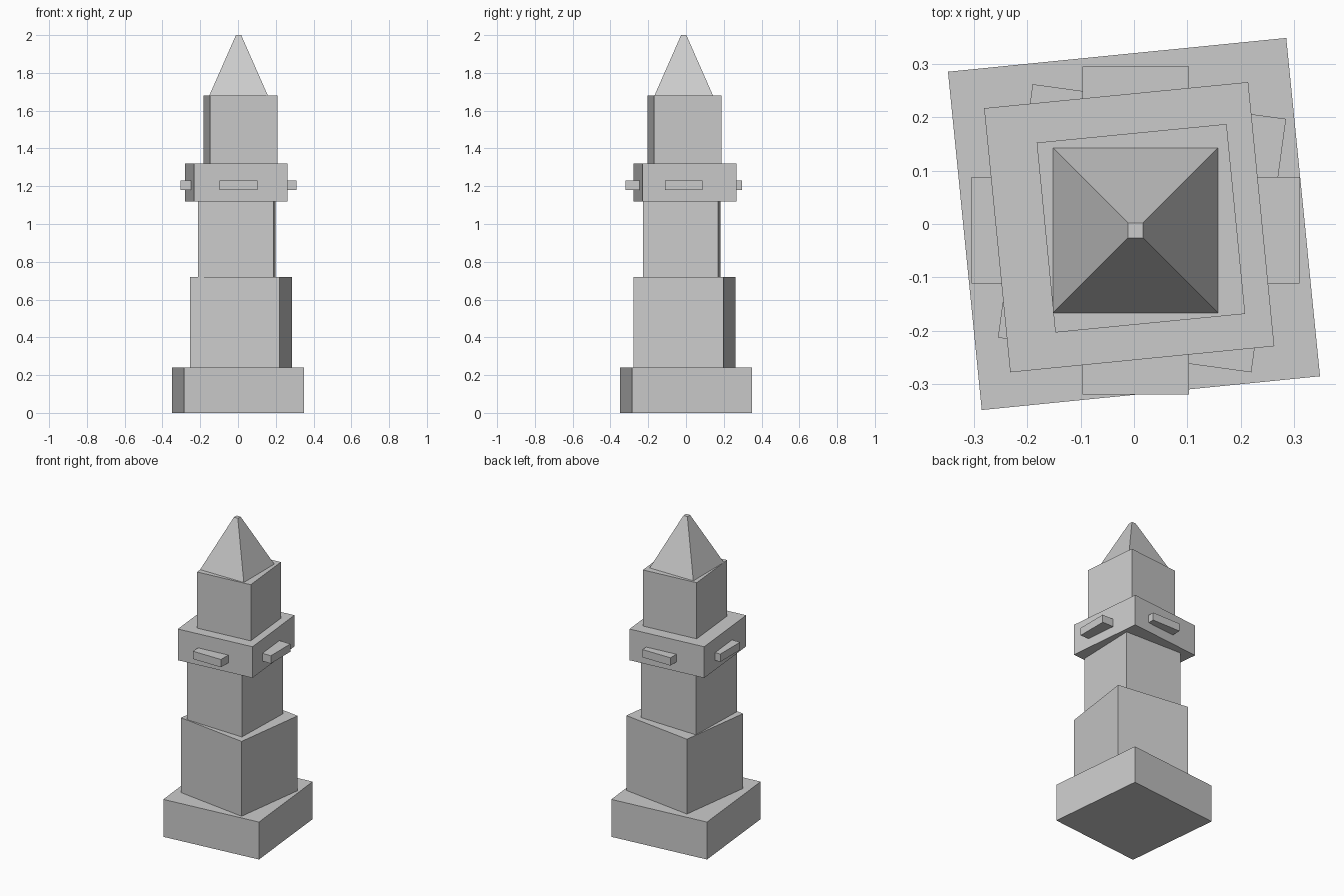
import bpy
import bmesh
from math import radians
from mathutils import Matrix

cube = bpy.data.objects.get("Cube")
if cube:
    bpy.data.objects.remove(cube, do_unlink=True)

# Single stone colour
stone = bpy.data.materials.new("grey stone")
stone.use_nodes = True
colour = (0.6, 0.6, 0.6, 1)
stone.diffuse_color = colour
stone.node_tree.nodes["Principled BSDF"].inputs["Base Color"].default_value = colour


def block(name, centre, size, bottom, top, turn=0, taper=1):
    """Box standing on z = bottom, turned about z; taper scales its top."""
    bm = bmesh.new()
    bmesh.ops.create_cube(bm, size=1)
    for v in bm.verts:
        scale = taper if v.co.z > 0 else 1
        v.co.x *= size[0] * scale
        v.co.y *= size[1] * scale
        v.co.z = top if v.co.z > 0 else bottom
    bm.transform(Matrix.Rotation(radians(turn), 4, "Z"))
    mesh = bpy.data.meshes.new(name)
    bm.to_mesh(mesh)
    bm.free()
    mesh.materials.append(stone)
    obj = bpy.data.objects.new(name, mesh)
    obj.location = (*centre, 0)
    bpy.context.collection.objects.link(obj)
    return obj


# Stacked, slightly twisted tower stages
block("base", (0, 0), (0.638, 0.638), 0, 0.24, 5.7)
block("lower_shaft", (0.015, -0.008), (0.48, 0.48), 0.24, 0.72, -7.8)
block("middle_shaft", (-0.006, -0.022), (0.398, 0.398), 0.72, 1.12, -1.8)
block("gallery", (-0.009, -0.006), (0.498, 0.498), 1.12, 1.32, 5.65)
block("upper_shaft", (0.013, -0.008), (0.358, 0.358), 1.32, 1.68, 5.6)

# Pointed roof with a tiny flat tip
axis = (0.003, -0.012)
block("roof", axis, (0.31, 0.31), 1.68, 2.0, taper=0.09)

# Ledges poking out of the four gallery sides
for side, dx, dy in (("left", 1, 0), ("right", -1, 0), ("back", 0, 1), ("front", 0, -1)):
    centre = (axis[0] + dx * 0.258, axis[1] + dy * 0.258)
    size = (0.1, 0.2) if dx else (0.2, 0.1)
    block(side + "_ledge", centre, size, 1.18, 1.23)
